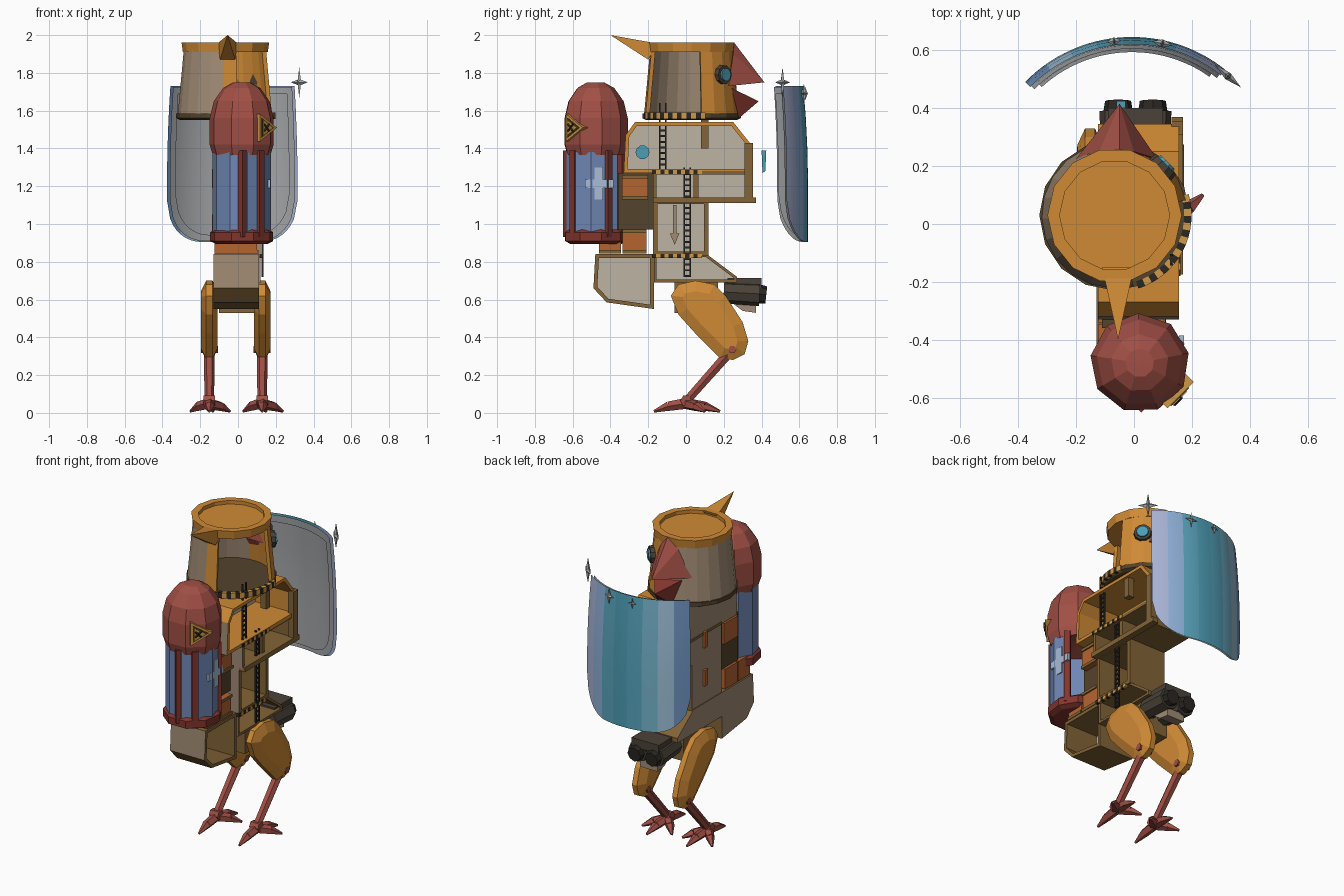
import bpy, bmesh
from math import sin, cos, pi, radians, sqrt
from mathutils import Vector

if "Cube" in bpy.data.objects:
    bpy.data.objects.remove(bpy.data.objects["Cube"])

def mat(name, hexa):
    m = bpy.data.materials.new(name)
    m.diffuse_color = [((int(hexa[i:i + 2], 16) / 255 + .055) / 1.055) ** 2.4 for i in (0, 2, 4)] + [1]
    m.use_nodes = True
    m.node_tree.nodes["Principled BSDF"].inputs["Base Color"].default_value = m.diffuse_color
    return m

ORANGE, RED, DRED = mat("orange", "CF8A35"), mat("red", "A04F45"), mat("dark red", "83352D")
BROWN, DBROWN, PANEL = mat("brown", "836436"), mat("dark brown", "54432B"), mat("panel", "BDB5A4")
TAN, BLACK, RUST = mat("tan", "A08B74"), mat("black", "2B2722"), mat("rust", "B5642F")
GLASS, TEAL, PALE = mat("glass", "6F87B5"), mat("teal", "4D9DB5"), mat("pale blue", "A9BCD6")
GREY, SIGN, IRON = mat("grey", "A6A8AA"), mat("sign yellow", "D19A45"), mat("iron", "4A4238")

def mesh(name, verts, faces, mats, idx=None, edit=None, closed=True):
    me = bpy.data.meshes.new(name)
    me.from_pydata([tuple(v) for v in verts], [], faces)
    for m in mats if isinstance(mats, (list, tuple)) else [mats]:
        me.materials.append(m)
    for p, i in zip(me.polygons, idx or []):
        p.material_index = i
    bm = bmesh.new()
    bm.from_mesh(me)
    bmesh.ops.remove_doubles(bm, verts=bm.verts[:], dist=1e-5)
    if closed:
        bmesh.ops.recalc_face_normals(bm, faces=bm.faces[:])
    if edit:
        edit(bm)
    bm.to_mesh(me)
    bm.free()
    ob = bpy.data.objects.new(name, me)
    bpy.context.collection.objects.link(ob)
    return ob

def loft(name, a, b, mats, edit=None):
    # solid between two matching outlines
    n = len(a)
    sides = [(i, (i + 1) % n, n + (i + 1) % n, n + i) for i in range(n)]
    return mesh(name, a + b, sides + [tuple(range(n)), tuple(range(n, 2 * n))], mats, edit=edit)

def prism(name, pts, x0, x1, mats, edit=None):
    return loft(name, [(x0, y, z) for y, z in pts], [(x1, y, z) for y, z in pts], mats, edit)

def box(name, x0, x1, y0, y1, z0, z1, m):
    return prism(name, [(y0, z0), (y1, z0), (y1, z1), (y0, z1)], x0, x1, m)

def room(name, pts, x0, x1, t=.025, frame=BROWN):
    # open-sided compartment: rim, then the +x face pushed back to the far wall
    def edit(bm):
        for f in bm.faces:
            f.material_index = 2 if f.normal.x < -.9 or f.normal.y < -.9 else 0
        f = [f for f in bm.faces if f.normal.x > .9][0]
        bmesh.ops.inset_region(bm, faces=[f], thickness=t, use_even_offset=True)
        new = bmesh.ops.extrude_discrete_faces(bm, faces=[f])["faces"][0]
        new.material_index = 1
        bmesh.ops.translate(bm, verts=new.verts[:], vec=(-(x1 - x0 - t), 0, 0))
    return prism(name, pts, x0, x1, [frame, PANEL, TAN], edit)

def lathe(name, prof, n, cx, cy, m, turn=0):
    verts = [(cx + r * cos(turn + 2 * pi * k / n), cy + r * sin(turn + 2 * pi * k / n), z)
             for k in range(n) for r, z in prof]
    p = len(prof)
    return mesh(name, verts, [(k * p + j, (k + 1) % n * p + j, (k + 1) % n * p + j + 1, k * p + j + 1)
                              for k in range(n) for j in range(p - 1)], m)

def wall(name, cx, cy, prof, a0, a1, n, mats, pick=lambda k: 0):
    # part of a round wall: four (radius, height) corners swept from a0 to a1 degrees
    verts = [(cx + r * cos(radians(a0 + (a1 - a0) * k / n)), cy + r * sin(radians(a0 + (a1 - a0) * k / n)), z)
             for k in range(n + 1) for r, z in prof]
    faces = [(4 * k + j, 4 * k + (j + 1) % 4, 4 * k + 4 + (j + 1) % 4, 4 * k + 4 + j) for k in range(n) for j in range(4)]
    caps = [(0, 1, 2, 3), tuple(range(4 * n, 4 * n + 4))]
    return mesh(name, verts, faces + caps, mats, [pick(k) for k in range(n) for j in range(4)])

def tube(name, a, b, r1, r2, n, m):
    a, b = Vector(a), Vector(b)
    q = (b - a).to_track_quat('Z', 'Y')
    ring = [q @ Vector((cos(2 * pi * k / n), sin(2 * pi * k / n), 0)) for k in range(n)]
    return loft(name, [a + v * r1 for v in ring], [b + v * r2 for v in ring], m)

def spike(name, base, tip, m):
    n = len(base)
    return mesh(name, base + [tip], [(i, (i + 1) % n, n) for i in range(n)] + [tuple(range(n))], m)

# legs: lens-shaped thigh, knee bolt, shin and toes
thigh = [(-.08, .62), (-.04, .68), (.05, .7), (.15, .68), (.21, .62), (.3, .48), (.33, .38),
         (.31, .31), (.25, .28), (.18, .29), (.05, .42), (-.04, .52)]
def puff(bm):
    caps = [f for f in bm.faces if abs(f.normal.x) > .9]
    bmesh.ops.inset_individual(bm, faces=caps, thickness=.055, depth=.027, use_even_offset=True)
for side, x in (("left", -.152), ("right", .128)):
    prism(side + "_thigh", thigh, x - .017, x + .017, ORANGE, puff)
    tube(side + "_knee_bolt", (x - .045, .245, .335), (x + .045, .245, .335), .022, .022, 6, RED)
    tube(side + "_shin", (x, .23, .32), (x, .0, .06), .029, .025, 6, RED)
    tube(side + "_ankle", (x - .03, .0, .065), (x + .03, .0, .065), .03, .03, 6, RED)
    for dx, dy in ((.02, .18), (-.1, .1), (.11, .1), (.0, -.17)):
        knuckle = (x + dx * .55, dy * .55, .035)
        tube(side + "_toe", (x, 0, .05), knuckle, .03, .026, 5, RED)
        tube(side + "_claw", knuckle, (x + dx, dy, .008), .026, .007, 5, RED)
box("hip_block", -.1, .09, -.06, .17, .53, .7, BROWN)
tube("hip_axle", (-.16, .07, .6), (.14, .07, .6), .035, .035, 8, DBROWN)

# body compartments, open on the right side
room("front_hull", [(-.48, .84), (-.49, .66), (-.42, .585), (-.17, .55), (-.17, .84)], -.13, .11, .02)
room("rear_deck", [(-.17, .84), (-.17, .69), (.27, .69), (.27, .72), (.11, .84)], -.13, .12, .015)
room("neck", [(-.175, .83), (.12, .83), (.12, 1.13), (-.175, 1.13)], -.125, .13)
room("middle_room", [(-.175, 1.12), (.34, 1.12), (.34, 1.28), (-.175, 1.28)], -.125, .155, .018)
room("upper_room", [(-.33, 1.27), (.345, 1.27), (.345, 1.42), (.25, 1.54), (-.27, 1.54), (-.32, 1.47)],
     -.125, .155, .02, ORANGE)
for name, m, *b in (("rear_post", BROWN, .13, .17, .31, .355, 1.11, 1.43), ("floor_edge", BROWN, .13, .17, -.175, .37, 1.11, 1.14),
                    ("hanging_bar", BROWN, .1, .14, .08, .12, 1.4, 1.55), ("room_divider", BROWN, -.11, .14, .04, .065, 1.13, 1.27),
                    ("crate_backing", DBROWN, -.11, .07, -.36, -.175, .97, 1.27), ("left_seam", BROWN, -.13, -.11, -.17, .3, 1.27, 1.285),
                    ("left_latch", RUST, -.138, -.11, -.02, .01, 1.19, 1.29), ("left_latch", RUST, -.138, -.11, -.02, .01, .95, 1.05)):
    box(name, *b, m)

# hazard strips on the floor edges, and ladders
for z, x in ((.83, .135), (1.275, .16)):
    for k in range(12):
        box("hazard_block", x - .02, x, -.18 + k * .022, -.158 + k * .022, z - .011, z + .011, (BLACK, SIGN)[k % 2])
for y, z0, z1 in ((.005, .72, 1.3), (-.125, 1.28, 1.64)):
    for dy in (-.018, .014):
        box("ladder_rail", .125, .135, y + dy, y + dy + .007, z0, z1, BLACK)
    for k in range(int((z1 - z0) / .03)):
        box("ladder_rung", .125, .133, y - .018, y + .018, z0 + .03 * k, z0 + .03 * k + .01, BLACK)

# crates, wall arrow and the round window
for y0, y1, z0, z1 in ((-.34, -.2, 1.13, 1.26), (-.46, -.345, .845, .97), (-.335, -.21, .845, .97)):
    box("crate", -.125, .1, y0, y1, z0, z1, RUST)
    for z in (z0, z1 - .018):
        box("crate_slat", .1, .108, y0, y1, z, z + .018, BROWN)
prism("down_arrow", [(-.06, .89), (-.035, .95), (-.05, .95), (-.05, 1.1), (-.07, 1.1), (-.07, .95), (-.085, .95)], -.1, -.09, TAN)
tube("porthole", (-.11, -.23, 1.38), (-.09, -.23, 1.38), .037, .037, 10, TEAL)

# rear thrusters
for x in (-.055, .065):
    tube("thruster", (x, .2, .64), (x, .39, .63), .06, .064, 8, IRON)
    tube("nozzle", (x, .38, .63), (x, .425, .625), .052, .045, 8, BLACK)
box("thruster_mount", -.09, .1, .22, .4, .66, .715, IRON)
prism("tail_fin", [(.22, .6), (.37, .58), (.37, .53), (.3, .54)], -.06, .06, TAN)

# head: floor, lid, cut-open wall, hazard rim, eye, beak and crest
HX, HY = -.067, .03
lathe("head_floor", [(0, 1.55), (.24, 1.55), (.26, 1.56), (.26, 1.585), (0, 1.585)], 16, HX, HY, DBROWN)
lathe("head_lid", [(0, 1.915), (.225, 1.91), (.232, 1.962), (.19, 1.962), (.19, 1.94), (0, 1.94)], 14, HX, HY, ORANGE)
wall("head_wall", HX, HY, [(.252, 1.58), (.22, 1.925), (.198, 1.925), (.23, 1.58)], 12, 285, 16, [ORANGE, TAN],
     lambda k: 0 if k < 5 or k == 15 else 1)
for k in range(16):
    wall("head_hazard", HX, HY, [(.24, 1.555), (.266, 1.555), (.266, 1.59), (.24, 1.59)], -72 + 5.5 * k, -66.5 + 5.5 * k, 1, (BLACK, SIGN)[k % 2])
d, eye = Vector((cos(radians(45)), sin(radians(45)), 0)), Vector((HX, HY, 1.79))
tube("eye_rim", eye + d * .21, eye + d * .25, .055, .05, 10, IRON)
tube("eye", eye + d * .22, eye + d * .26, .038, .034, 10, TEAL)
spike("upper_beak", [(-.2, .225, 1.73), (.08, .225, 1.73), (.0, .25, 1.9), (-.05, .255, 1.96), (-.12, .25, 1.9)], (-.05, .415, 1.75), RED)
spike("lower_beak", [(-.16, .24, 1.72), (.05, .24, 1.72), (.0, .28, 1.56), (-.1, .28, 1.56)], (-.05, .385, 1.65), DRED)
spike("crest", [(-.11, -.15, 1.955), (.0, -.15, 1.955), (-.015, -.2, 1.87), (-.095, -.2, 1.87)], (-.055, -.4, 2.0), ORANGE)

# front capsule: dome, glass open at the back, posts, base, warning sign and cross
CX, CY = .02, -.48
lathe("capsule_dome", [(0, 1.4), (.155, 1.365), (.172, 1.42), (.172, 1.56), (.15, 1.65), (.1, 1.72), (.05, 1.748), (0, 1.75)], 9, CX, CY, RED, .2)
lathe("capsule_base", [(0, .895), (.14, .895), (.17, .91), (.17, .955), (.15, .97), (0, .97)], 9, CX, CY, DRED, .2)
wall("capsule_glass", CX, CY, [(.155, .95), (.155, 1.38), (.14, 1.38), (.14, .95)], 105, 387, 8, GLASS)
for a in (27, -50, -88, 105):
    p = Vector((CX + .145 * cos(radians(a)), CY + .145 * sin(radians(a)), .93))
    tube("capsule_post", p, p + Vector((0, 0, .46)), .026, .026, 4, DRED)
d, up = Vector((cos(radians(-45)), sin(radians(-45)), 0)), Vector((0, 0, 1))
t, c = Vector((-d.y, d.x, 0)), Vector((CX, CY, 1.51))
for name, r, out, m in (("sign_border", .085, .178, SIGN), ("sign_face", .06, .182, DBROWN), ("sign_inner", .045, .186, SIGN)):
    tri = [(t * cos(2 * pi * k / 3) + up * sin(2 * pi * k / 3)) * r for k in range(3)]
    loft(name, [c + d * .14 + v for v in tri], [c + d * out + v for v in tri], m)
for s in (-1, 1):
    tube("sign_cross", c + d * .186 - t * .018 - up * .018 * s, c + d * .186 + t * .018 + up * .018 * s, .006, .006, 4, BLACK)
box("cross_bar", .155, .172, -.535, -.385, 1.19, 1.235, PALE)
box("cross_upright", .155, .172, -.485, -.44, 1.13, 1.3, PALE)

# curved shield leaning in at the top: coloured outer sheet and grey inner sheets
def sheet(name, R, w, z0, z1, mats, r=.22, n=32):
    verts = []
    for k in range(n + 1):
        s = -w + 2 * w * k / n
        zb = z0 + r - sqrt(max(0, r * r - max(0, abs(s) - (w - r)) ** 2))
        a = radians(93.5) - s / .51
        for j in range(6):
            z = zb + (z1 - zb) * j / 5
            rr = R - .025 * max(0, (z - 1.2) / .53) ** 2
            verts.append((-.007 + rr * cos(a), .13 + rr * sin(a), z))
    faces = [(6 * k + j, 6 * k + 6 + j, 6 * k + 7 + j, 6 * k + 1 + j) for k in range(n) for j in range(5)]
    mesh(name, verts, faces, mats, [k * len(mats) // n for k in range(n) for j in range(5)], closed=False).data.shade_smooth()
tints = ("6F93C0", "9DC0D8", "74B2CB", "55A3BC", "4D9DB5", "5AA5BE", "8FB0D8", "A9B5D6")
sheet("shield_outer", .516, .375, .905, 1.73, [mat(f"shield tint {i}", h) for i, h in enumerate(tints)])
sheet("shield_middle", .5, .37, .91, 1.725, [GREY])
sheet("shield_inner", .485, .345, .94, 1.69, [GREY])
prism("shield_emitter", [(.4, 1.39), (.425, 1.39), (.42, 1.28), (.405, 1.27)], -.06, -.03, TEAL)

# four-pointed sparkles along the top edge of the shield
for a, z, size in ((49, 1.75, .08), (78, 1.69, .05), (97, 1.69, .035)):
    d = Vector((cos(radians(a)), sin(radians(a)), 0))
    t, c = Vector((-d.y, d.x, 0)), Vector((-.007, .13, z)) + d * .505
    pts = [c + (t * cos(i * pi / 4) * .75 + up * sin(i * pi / 4)) * size * (.25 if i % 2 else 1) for i in range(8)]
    mesh("sparkle", pts + [c + d * .014, c - d * .014], [(i, (i + 1) % 8, e) for e in (8, 9) for i in range(8)], GREY)
